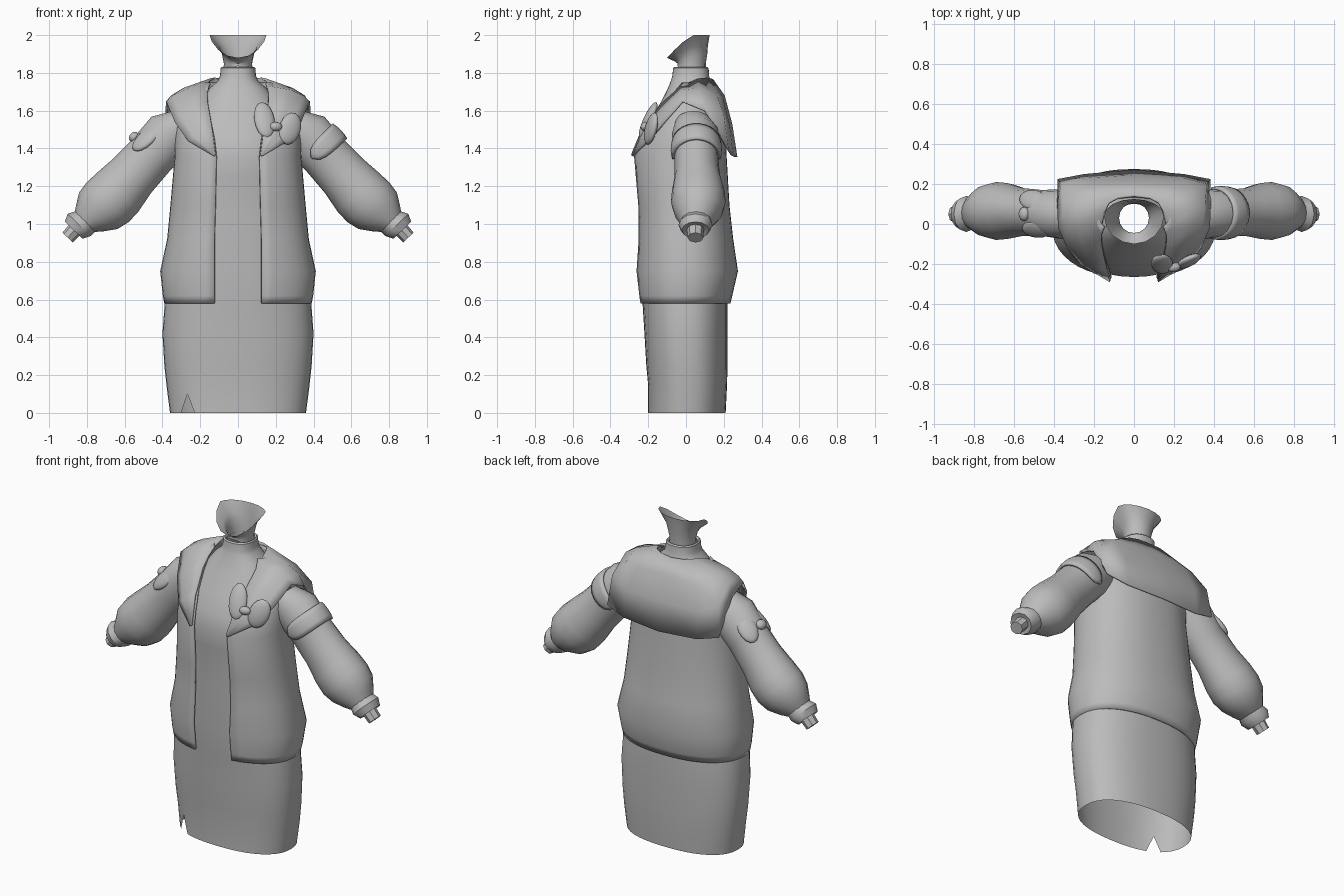
import bpy, bmesh, math
from mathutils import Vector, Matrix

if "Cube" in bpy.data.objects:
    bpy.data.objects.remove(bpy.data.objects["Cube"])

grey = bpy.data.materials.new("cloth_grey")
grey.diffuse_color = (0.5, 0.5, 0.5, 1)
grey.use_nodes = True
grey.node_tree.nodes["Principled BSDF"].inputs["Base Color"].default_value = grey.diffuse_color


def make(name, verts, faces, thick=0.0, angle=40):
    """Mesh object with one material, outward normals and smooth shading."""
    me = bpy.data.meshes.new(name)
    me.from_pydata([tuple(v) for v in verts], [], faces)
    bm = bmesh.new()
    bm.from_mesh(me)
    bmesh.ops.recalc_face_normals(bm, faces=bm.faces)
    bm.to_mesh(me)
    bm.free()
    me.materials.append(grey)
    ob = bpy.data.objects.new(name, me)
    bpy.context.collection.objects.link(ob)
    bpy.ops.object.select_all(action='DESELECT')
    ob.select_set(True)
    bpy.context.view_layer.objects.active = ob
    bpy.ops.object.shade_smooth_by_angle(angle=math.radians(angle))
    if thick:
        mod = ob.modifiers.new("thickness", 'SOLIDIFY')
        mod.thickness = thick
        mod.offset = -1
    return ob


def loft(name, rings, closed=True, cap=False, **kw):
    n = len(rings[0])
    verts = [p for r in rings for p in r]
    faces = []
    for i in range(len(rings) - 1):
        for j in range(n if closed else n - 1):
            k = (j + 1) % n
            faces.append((i * n + j, i * n + k, (i + 1) * n + k, (i + 1) * n + j))
    if cap:
        faces.append(tuple(range((len(rings) - 1) * n, len(rings) * n)))
    return make(name, verts, faces, **kw)


def spow(v, p):
    return math.copysign(abs(v) ** p, v)


def body_ring(z, rx, front, back, n=40, gap=0.0, p=0.85):
    """Rounded horizontal section; a gap leaves the front open."""
    cy, ry = (front + back) / 2, (back - front) / 2
    if gap:
        t0 = math.asin((gap / rx) ** (1 / p))
        ts = [t0 + (2 * math.pi - 2 * t0) * i / n for i in range(n + 1)]
    else:
        ts = [2 * math.pi * i / n for i in range(n)]
    return [Vector((rx * spow(math.sin(t), p), cy - ry * spow(math.cos(t), p), z)) for t in ts]


# Dress with a turtleneck and a small slit at the hem
dress = [(0, .36, -.20, .21), (.14, .378, -.20, .217), (.25, .39, -.21, .22),
         (.42, .40, -.22, .22), (.58, .388, -.23, .22), (.75, .36, -.245, .21),
         (1.0, .32, -.24, .19), (1.25, .29, -.255, .18), (1.36, .28, -.265, .18),
         (1.45, .27, -.24, .18), (1.55, .25, -.19, .17), (1.65, .2, -.13, .16),
         (1.72, .15, -.095, .14), (1.76, .105, -.08, .13), (1.785, .095, -.072, .122),
         (1.825, .092, -.068, .12), (1.832, .085, -.06, .112), (1.82, .075, -.05, .1)]
rings = [body_ring(*r) for r in dress]
slit = min((v for v in rings[0] if v.y < 0), key=lambda v: abs(v.x + .25))
slit.z = .1
loft("dress", rings)

# Open jacket
jacket = [(.58, .39, -.25, .235, .125), (.62, .398, -.255, .245, .125), (.75, .412, -.27, .275, .125),
          (.92, .375, -.26, .25, .125), (1.1, .358, -.262, .23, .12), (1.36, .335, -.285, .215, .115),
          (1.45, .335, -.255, .21, .125), (1.55, .325, -.2, .2, .145), (1.63, .29, -.14, .185, .16),
          (1.7, .24, -.09, .165, .165), (1.75, .18, -.06, .145, .15)]
loft("jacket", [body_ring(z, rx, f, b, gap=g, p=.88) for z, rx, f, b, g in jacket],
     closed=False, thick=.012)

# Broad collar: neckline, middle and outer edge from front lapel to centre back
neck = [(.12, -.29, 1.37), (.14, -.228, 1.52), (.162, -.12, 1.65), (.165, -.03, 1.73),
        (.15, .06, 1.77), (.125, .11, 1.775), (.08, .135, 1.77), (0, .145, 1.765)]
mid = [(.125, -.289, 1.365), (.20, -.222, 1.49), (.255, -.125, 1.61), (.28, -.02, 1.71),
       (.29, .07, 1.72), (.285, .165, 1.68), (.2, .195, 1.67), (0, .205, 1.68)]
low = [(.128, -.288, 1.362), (.235, -.212, 1.465), (.3, -.125, 1.57), (.345, -.02, 1.68),
       (.355, .08, 1.68), (.365, .2, 1.58), (.25, .23, 1.53), (0, .245, 1.53)]
edge = [(.13, -.286, 1.36), (.265, -.205, 1.44), (.335, -.12, 1.54), (.38, -.02, 1.65),
        (.385, .1, 1.6), (.382, .225, 1.40), (.25, .25, 1.365), (0, .272, 1.355)]


def both_sides(half):
    return [Vector(p) for p in half] + [Vector((-x, y, z)) for x, y, z in half[-2::-1]]


loft("broad_collar", [both_sides(h) for h in (neck, mid, low, edge)], closed=False, thick=.012, angle=60)


# Sleeves, cuffs and wrists run along a slanted arm axis
AXIS = Vector((.69, 0, -.724))
UP = Vector((.724, 0, .69))
SIDE = Vector((0, 1, 0))


def arm_ring(s, x, z, r, ry, cy, n=16):
    out = []
    for i in range(n):
        a = 2 * math.pi * i / n
        p = Vector((x, cy, z)) + UP * r * math.cos(a) + SIDE * ry * math.sin(a)
        out.append(Vector((p.x * s, p.y, p.z)))
    return out


sleeve = [(.27, 1.53, .10, .10, .04), (.36, 1.475, .135, .125, .05), (.46, 1.365, .13, .115, .055),
          (.56, 1.255, .135, .12, .06), (.635, 1.17, .15, .14, .065), (.69, 1.115, .153, .145, .065),
          (.74, 1.07, .14, .13, .065), (.785, 1.03, .1, .1, .06), (.81, 1.01, .075, .08, .055)]
cuff = [(.80, 1.02, .072, .078, .055), (.84, .995, .085, .09, .05), (.87, .967, .065, .072, .05),
        (.865, .97, .04, .045, .05)]
wrist = [(.85, .985, .042, .045, .05), (.902, .928, .038, .042, .05)]
for s, label in ((1, "right"), (-1, "left")):
    loft(label + "_sleeve", [arm_ring(s, *r) for r in sleeve])
    loft(label + "_cuff", [arm_ring(s, *r, n=12) for r in cuff])
    loft(label + "_wrist", [arm_ring(s, *r, n=8) for r in wrist], cap=True)

# Arm band over the top of one sleeve, rounded at its ends
rings = []
for k in range(-2, 3):
    ring = []
    for i in range(-10, 11):
        t = i / 10
        w = .055 * math.sqrt(max(.02, 1 - t ** 6)) * k / 2
        a = t * math.radians(115)
        bulge = .006 * (1 - (k / 2) ** 2)
        ring.append(Vector((.435, .055, 1.392)) + AXIS * w
                    + UP * (.146 + bulge) * math.cos(a) + SIDE * (.13 + bulge) * math.sin(a))
    rings.append(ring)
loft("arm_band", rings, closed=False, thick=.015)


def lobe(name, pos, along, normal, size):
    """Flattened ellipsoid: size is (length, width, depth) as radii."""
    a = Vector(along).normalized()
    c = Vector(normal)
    c = (c - a * c.dot(a)).normalized()
    b = c.cross(a)
    m = Matrix((a * size[0], b * size[1], c * size[2])).transposed()
    bm = bmesh.new()
    bmesh.ops.create_uvsphere(bm, u_segments=16, v_segments=10, radius=1)
    verts = [m @ v.co + Vector(pos) for v in bm.verts]
    bm.verts.index_update()
    faces = [tuple(v.index for v in f.verts) for f in bm.faces]
    bm.free()
    make(name, verts, faces, angle=60)


# Bow on the chest
lobe("chest_bow_upper", (.14, -.2, 1.55), (-.15, .45, 1), (.2, -1, .5), (.105, .055, .025))
lobe("chest_bow_lower", (.275, -.185, 1.505), (.35, .3, 1), (.5, -1, .4), (.09, .06, .025))
lobe("chest_bow_knot", (.2, -.215, 1.515), (1, .2, 0), (.3, -1, .5), (.035, .025, .025))

# Bow on the other sleeve
lobe("sleeve_bow_front", (-.485, -.025, 1.455), (-.75, -.1, -.7), (-.6, -.8, .6), (.095, .055, .025))
lobe("sleeve_bow_back", (-.505, .12, 1.45), (-.7, .25, -.7), (-.6, .6, .6), (.09, .055, .025))
lobe("sleeve_bow_knot", (-.55, .05, 1.46), (0, 1, 0), (-.72, 0, .69), (.035, .03, .025))

# Neck flaring to a jaw line that dips at the chin
n = 16
rings = []
for z, r, cy, f in ((1.78, .078, .03, 0), (1.85, .075, .03, 0), (1.9, .085, .035, .25),
                    (1.94, .1, .035, .55), (2.0, .15, .04, 1)):
    ring = []
    for i in range(n):
        t = 2 * math.pi * i / n
        c = math.cos(t)
        front = max(0, c) ** 1.3
        y = cy - c * (.075 + f * (.065 if c > 0 else .01))
        ring.append(Vector((r * math.sin(t), y, z - front * (z - 1.85) * .8)))
    rings.append(ring)
loft("neck", rings)
